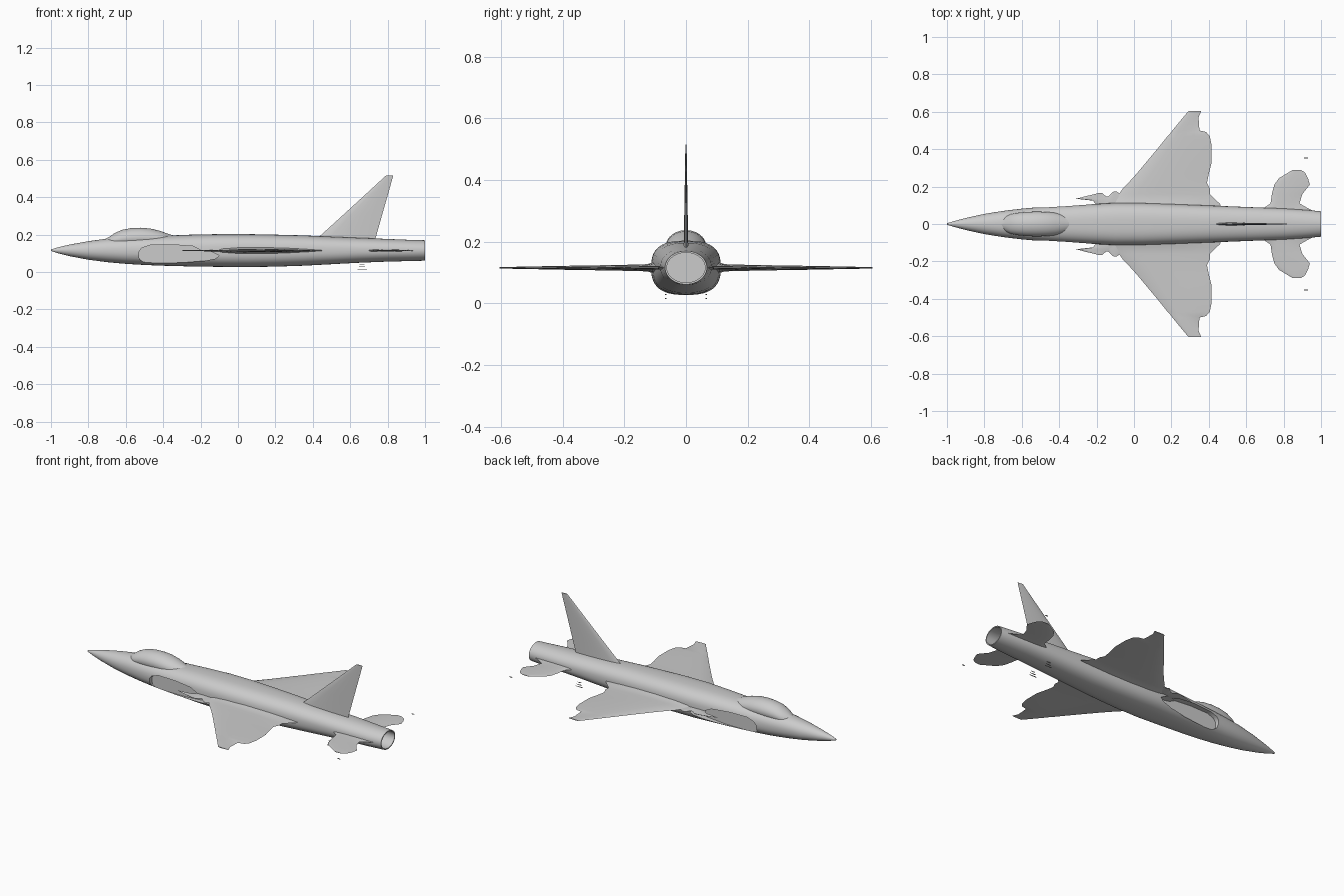
import bpy, bmesh, math

cube = bpy.data.objects.get("Cube")
if cube:
    bpy.data.objects.remove(cube, do_unlink=True)

grey = bpy.data.materials.new("airframe grey")
grey.use_nodes = True
grey.diffuse_color = (0.6, 0.6, 0.6, 1)
grey.node_tree.nodes["Principled BSDF"].inputs["Base Color"].default_value = (0.6, 0.6, 0.6, 1)


def loft(name, rings):
    """Skin a list of equal-length closed rings and cap both ends."""
    bm = bmesh.new()
    loops = [[bm.verts.new(p) for p in ring] for ring in rings]
    n = len(loops[0])
    for a, b in zip(loops, loops[1:]):
        for i in range(n):
            j = (i + 1) % n
            bm.faces.new((a[i], a[j], b[j], b[i]))
    bm.faces.new(loops[0])
    bm.faces.new(loops[-1])
    bmesh.ops.recalc_face_normals(bm, faces=bm.faces)
    mesh = bpy.data.meshes.new(name)
    bm.to_mesh(mesh)
    bm.free()
    mesh.materials.append(grey)
    ob = bpy.data.objects.new(name, mesh)
    bpy.context.collection.objects.link(ob)
    return ob


def activate(ob):
    bpy.ops.object.select_all(action='DESELECT')
    ob.select_set(True)
    bpy.context.view_layer.objects.active = ob


def smooth(ob, angle=35):
    activate(ob)
    bpy.ops.object.shade_smooth_by_angle(angle=math.radians(angle))


def body_ring(x, half, low, high, power, n=48):
    """Rounded-square cross-section across the fuselage."""
    pts = []
    for i in range(n):
        a = 2 * math.pi * i / n
        c, s = math.cos(a), math.sin(a)
        y = math.copysign(abs(c) ** (2 / power), c) * half
        z = math.copysign(abs(s) ** (2 / power), s) * (high - low) / 2
        pts.append((x, y, (high + low) / 2 + z))
    return pts


def foil_ring(span, lead, trail, thick, place):
    """Lens-shaped section from leading to trailing edge."""
    chord = (0, .06, .2, .4, .65, .88, 1)
    upper = [(f, 2 * math.sqrt(f) * (1 - f) / .77 * .5) for f in chord]
    pts = upper + [(f, -h) for f, h in upper[-2:0:-1]]
    return [place(lead + f * (trail - lead), span, h * thick) for f, h in pts]


def surface(name, stations, place):
    smooth(loft(name, [foil_ring(*s, place) for s in stations]))


# Fuselage: x, half width, bottom, top, squareness; last rows turn into the nozzle
sections = [
    (-1, .004, .113, .121, 2), (-.96, .016, .1, .133, 2), (-.9, .032, .085, .147, 2),
    (-.8, .054, .066, .165, 2.1), (-.7, .07, .053, .179, 2.2), (-.6, .082, .044, .185, 2.3),
    (-.5, .091, .038, .19, 2.4), (-.4, .097, .034, .194, 2.5), (-.25, .105, .03, .2, 2.6),
    (-.1, .113, .028, .203, 2.7), (.05, .112, .027, .203, 2.7), (.2, .107, .029, .2, 2.6),
    (.35, .101, .034, .196, 2.5), (.5, .095, .042, .189, 2.4), (.65, .089, .05, .183, 2.3),
    (.8, .083, .056, .177, 2.2), (.92, .075, .059, .172, 2.1), (1, .068, .061, .17, 2),
    (1, .062, .067, .164, 2), (.9, .064, .067, .165, 2), (.6, .066, .067, .167, 2),
]
fuselage = loft("fuselage", [body_ring(*s) for s in sections])

# Side air intakes: recesses cut with a shaped prism
outline = [(-.53, .09), (-.527, .068), (-.505, .053), (-.45, .049), (-.3, .05), (-.18, .06),
           (-.12, .072), (-.1, .087), (-.14, .108), (-.2, .118), (-.24, .138), (-.35, .146),
           (-.47, .144), (-.515, .128), (-.528, .11)]
for side in (1, -1):
    cutter = loft("intake_cutter", [[(x, side * y, z) for x, z in outline] for y in (.062, .2)])
    cutter.hide_render = True
    activate(fuselage)
    cut = fuselage.modifiers.new("intake", 'BOOLEAN')
    cut.operation = 'DIFFERENCE'
    cut.solver = 'EXACT'
    cut.object = cutter
    bpy.ops.object.modifier_apply(modifier=cut.name)
    bpy.data.objects.remove(cutter, do_unlink=True)
smooth(fuselage)

# Cockpit canopy blended into the upper nose
canopy = [(-.72, .012, .13, .172, 2), (-.69, .04, .13, .187, 2), (-.66, .052, .13, .208, 2),
          (-.62, .06, .13, .226, 2), (-.57, .065, .13, .235, 2), (-.52, .066, .13, .237, 2),
          (-.47, .065, .13, .233, 2), (-.42, .06, .13, .221, 2), (-.38, .052, .13, .207, 2),
          (-.34, .035, .13, .194, 2)]
smooth(loft("canopy", [body_ring(*s) for s in canopy]))

# Wings, strakes and tailplanes: span, leading edge, trailing edge, thickness
wing = [(.08, -.14, .47, .045), (.108, -.12, .46, .035), (.125, -.11, .44, .024),
        (.16, -.08, .405, .021), (.19, -.06, .405, .02), (.22, -.03, .39, .019),
        (.27, .015, .4, .017), (.33, .065, .415, .015), (.42, .14, .415, .012),
        (.47, .18, .405, .01), (.492, .2, .385, .009), (.5, .205, .35, .009),
        (.57, .263, .345, .006), (.605, .292, .36, .004)]
strake = [(.1, -.2, 0, .008), (.125, -.22, -.02, .008), (.135, -.31, -.03, .006),
          (.148, -.26, -.15, .005), (.165, -.19, -.17, .003)]
strake_tip = [(.11, -.16, 0, .008), (.15, -.135, -.06, .006), (.175, -.108, -.095, .003)]
tailplane = [(.07, .67, .96, .014), (.09, .7, .92, .012), (.11, .73, .885, .011),
             (.16, .737, .9, .01), (.21, .75, .94, .008), (.245, .775, .93, .006),
             (.275, .825, .915, .005), (.29, .85, .89, .003)]
fragment = [(.35, .91, .93, .004), (.355, .91, .93, .004)]
for label, side in (("left", 1), ("right", -1)):
    flat = lambda c, s, h: (c, side * s, .115 + h)
    parts = {"wing": wing, "strake": strake, "strake_tip": strake_tip,
             "tailplane": tailplane, "tail_fragment": fragment}
    for part, stations in parts.items():
        surface(f"{label}_{part}", stations, flat)
    # Thin slivers below the tail
    for i, z in enumerate((.015, .028, .042)):
        sliver = [(s, .64 + .005 * i, .69 - .006 * i, .003) for s in (.064, .068)]
        surface(f"{label}_lower_sliver_{i}", sliver, lambda c, s, h: (c, side * s, z + h))

# Upright tail fin
fin = [(.165, .4, .732, .018), (.19, .435, .738, .015), (.3, .556, .769, .011),
       (.42, .687, .803, .007), (.515, .79, .83, .004)]
surface("tail_fin", fin, lambda c, s, h: (c, h, s))
